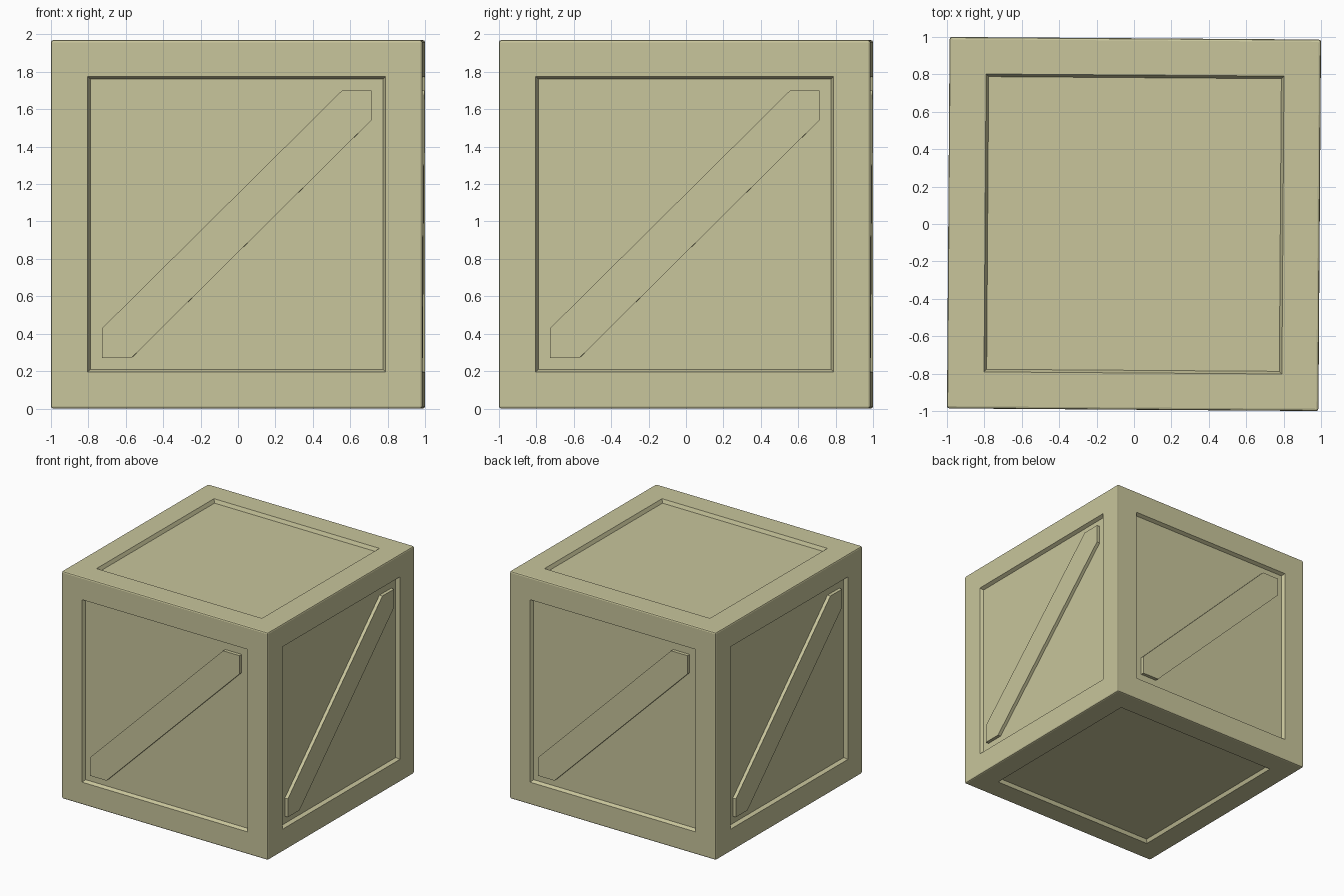
import bpy
import bmesh
from math import radians
from mathutils import Matrix

if "Cube" in bpy.data.objects:
    bpy.data.objects.remove(bpy.data.objects["Cube"])

SIDE, HEIGHT = 1.986, 1.97
HALF = 0.72            # half width of each recess opening
DEPTH = 0.03           # recess depth
BEVEL = 0.012
TWIST = radians(-0.4)  # the crate sits very slightly turned


def add_object(name, bm):
    bmesh.ops.recalc_face_normals(bm, faces=bm.faces)
    mesh = bpy.data.meshes.new(name)
    bm.to_mesh(mesh)
    bm.free()
    obj = bpy.data.objects.new(name, mesh)
    bpy.context.collection.objects.link(obj)
    material = bpy.data.materials.get("pale_wood")
    if material is None:
        material = bpy.data.materials.new("pale_wood")
        material.diffuse_color = (0.58, 0.56, 0.33, 1)
        material.use_nodes = True
        material.node_tree.nodes["Principled BSDF"].inputs["Base Color"].default_value = material.diffuse_color
    mesh.materials.append(material)
    return obj


# Crate body: bevelled box with a sloped recess in all six faces
bm = bmesh.new()
bmesh.ops.create_cube(bm, size=SIDE)
bmesh.ops.bevel(bm, geom=bm.edges[:], offset=BEVEL, segments=2,
                profile=0.5, affect='EDGES')
panels = [f for f in bm.faces if f.calc_area() > 1]
bmesh.ops.inset_individual(bm, faces=panels, thickness=SIDE / 2 - BEVEL - HALF)
bmesh.ops.inset_individual(bm, faces=panels, thickness=0.02)
for f in panels:
    bmesh.ops.translate(bm, verts=f.verts[:], vec=-DEPTH * f.normal)
bmesh.ops.scale(bm, verts=bm.verts, vec=(1, 1, HEIGHT / SIDE))
bmesh.ops.translate(bm, verts=bm.verts, vec=(0, 0, HEIGHT / 2))
bmesh.ops.rotate(bm, verts=bm.verts, matrix=Matrix.Rotation(TWIST, 3, 'Z'))
add_object("crate_body", bm)

# Diagonal braces, one per side, clipped to the recess corners
W = 0.158
V = HALF * HEIGHT / SIDE
outline = [(-HALF, -V), (-HALF + W, -V), (HALF, V - W),
           (HALF, V), (HALF - W, V), (-HALF, -V + W)]
for i, side in enumerate(("front", "right", "back", "left")):
    bm = bmesh.new()
    y = -SIDE / 2 + 0.001
    face = bm.faces.new([bm.verts.new((u, y, HEIGHT / 2 + v)) for u, v in outline])
    ext = bmesh.ops.extrude_face_region(bm, geom=[face])
    moved = [g for g in ext["geom"] if isinstance(g, bmesh.types.BMVert)]
    bmesh.ops.translate(bm, verts=moved, vec=(0, DEPTH + 0.005, 0))
    turn = Matrix.Rotation(TWIST + radians(90 * i), 3, 'Z')
    bmesh.ops.rotate(bm, verts=bm.verts, matrix=turn)
    add_object(side + "_brace", bm)
